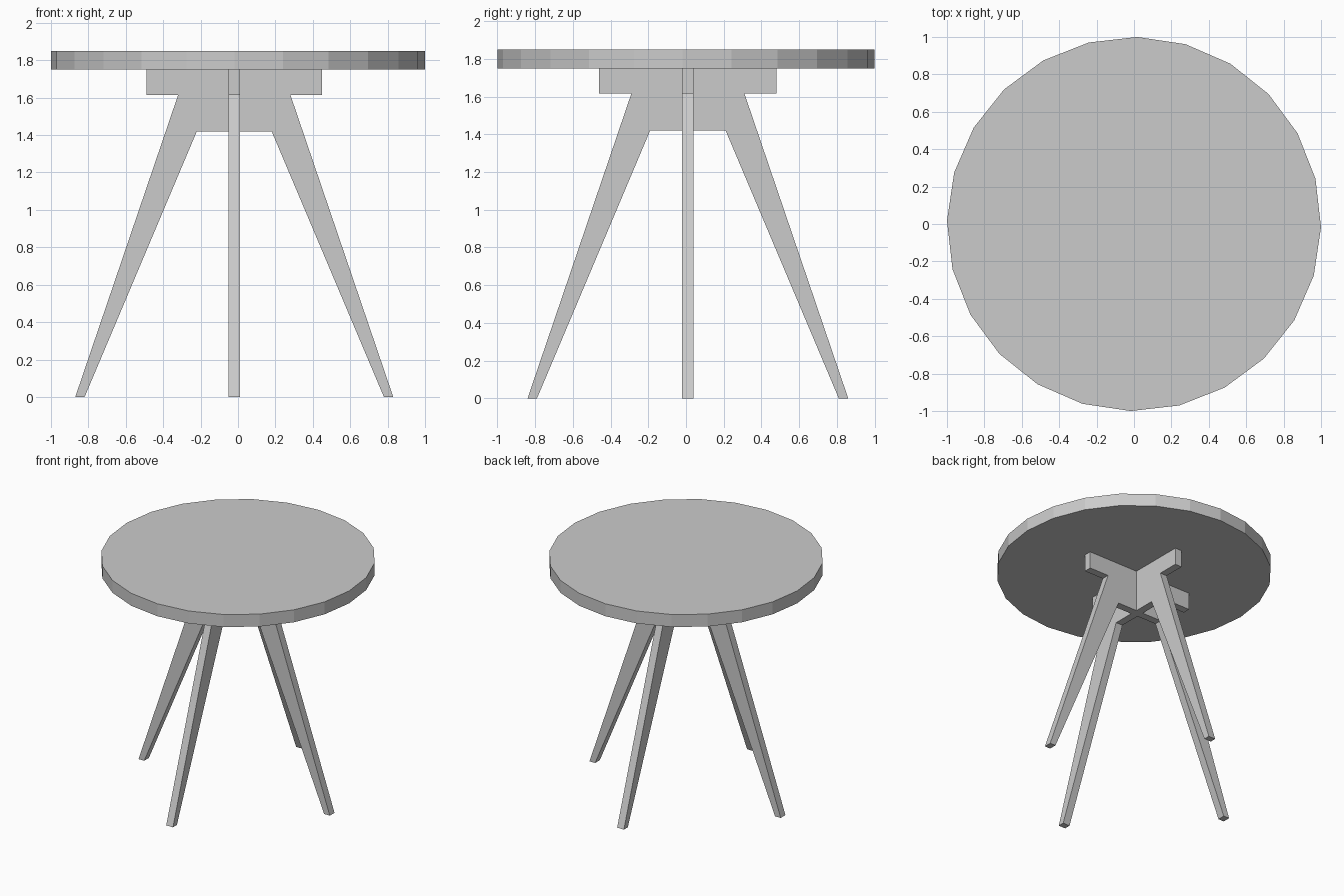
import bpy, bmesh, math
from mathutils import Matrix

if "Cube" in bpy.data.objects:
    bpy.data.objects.remove(bpy.data.objects["Cube"])

CX, CY = -0.02, 0.01   # centre of the leg frame
THICK = 0.06

# round 24-sided table top
bpy.ops.mesh.primitive_cylinder_add(vertices=24, radius=1.0, depth=0.1,
                                    location=(0, 0, 1.80),
                                    rotation=(0, 0, math.radians(-1)))
bpy.context.object.name = "table_top"

# half outline of a leg frame (x, z): bracket, outer leg edge, foot, inner leg edge
half = [(0.47, 1.75), (0.47, 1.615), (0.30, 1.615),
        (0.85, 0.0), (0.80, 0.0), (0.20, 1.42)]
outline = half + [(-x, z) for x, z in reversed(half)]


def leg_frame(name, angle):
    bm = bmesh.new()
    face = bm.faces.new([bm.verts.new((x, -THICK / 2, z)) for x, z in outline])
    ext = bmesh.ops.extrude_face_region(bm, geom=[face])
    moved = [v for v in ext["geom"] if isinstance(v, bmesh.types.BMVert)]
    bmesh.ops.translate(bm, verts=moved, vec=(0, THICK, 0))
    bmesh.ops.recalc_face_normals(bm, faces=bm.faces)
    bm.transform(Matrix.Translation((CX, CY, 0)) @ Matrix.Rotation(angle, 4, 'Z'))
    mesh = bpy.data.meshes.new(name)
    bm.to_mesh(mesh)
    bm.free()
    obj = bpy.data.objects.new(name, mesh)
    bpy.context.collection.objects.link(obj)
    return obj


# two crossing plank frames, each carrying a pair of splayed legs
leg_frame("side_leg_frame", 0)
leg_frame("front_back_leg_frame", math.pi / 2)
